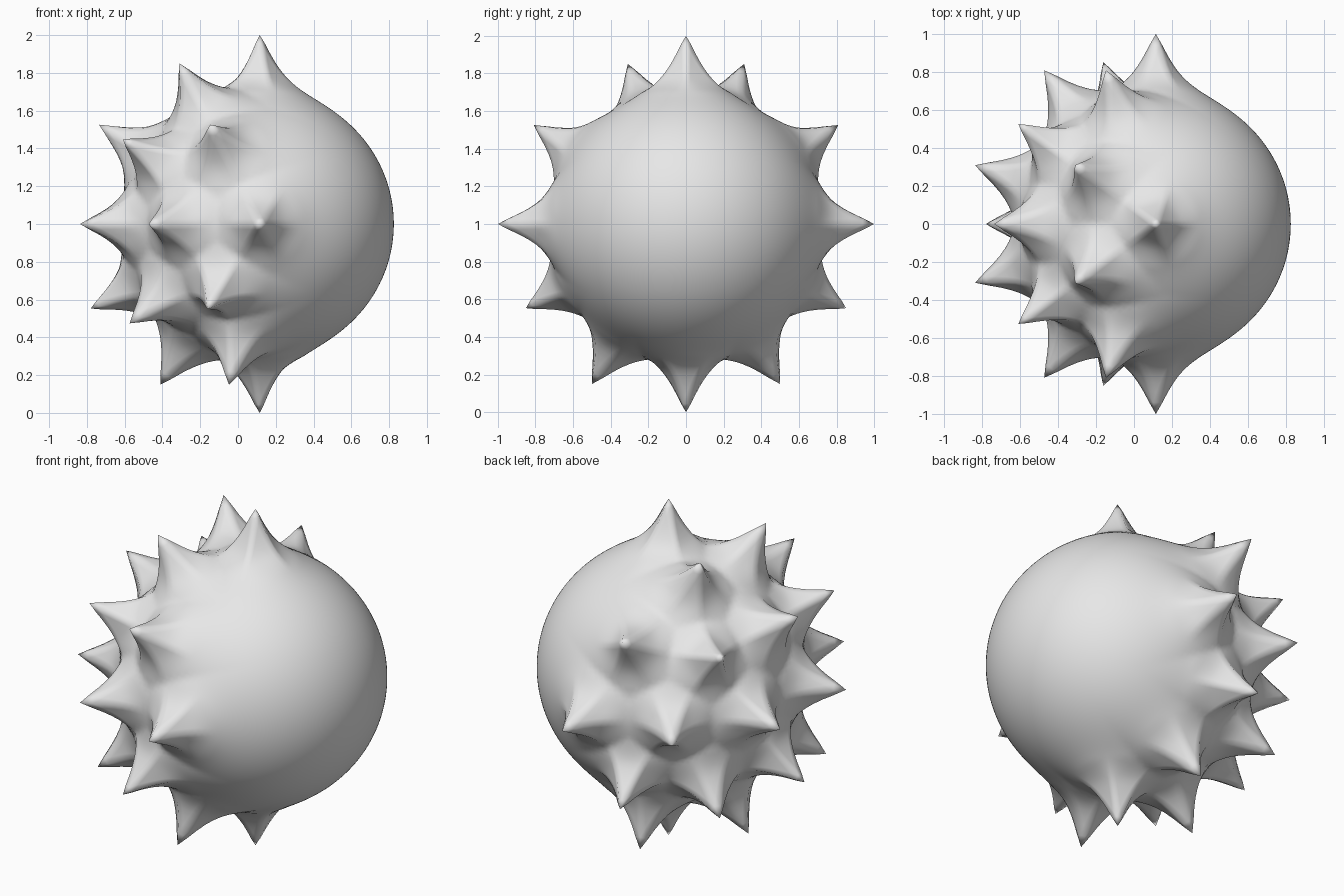
import bpy
import bmesh
import math

cube = bpy.data.objects.get("Cube")
if cube:
    bpy.data.objects.remove(cube, do_unlink=True)

BODY_RADIUS = 0.71
SPIKE_HEIGHT = 0.29
FALLOFF = 7.6          # degrees over which a spike flares into the body
CENTRE = (0.115, 0, 1)


def spike_layout():
    """Spike axes on one half of a coarse ball, with the directions of their flats."""
    bm = bmesh.new()
    bmesh.ops.create_icosphere(bm, subdivisions=2, radius=1)
    spikes = []
    for v in bm.verts:
        if v.co.x < 0.01:
            axis = v.co.normalized()
            flats = []
            for face in v.link_faces:
                mid = face.calc_center_median()
                flats.append((mid - axis * mid.dot(axis)).normalized())
            spikes.append((axis, flats))
    bm.free()
    return spikes


def spike_rise(direction, axis, flats):
    """Height of one faceted spike above the body in a given direction."""
    cos_angle = direction.dot(axis)
    if cos_angle < 0.5:
        return 0.0
    side = direction - axis * cos_angle
    if side.length < 1e-4:
        return SPIKE_HEIGHT
    angle = math.degrees(math.atan2(side.length, cos_angle))
    side.normalize()
    # Five or six sided near the tip, round where it meets the body
    faceted = max(side.dot(f) for f in flats) / math.cos(math.pi / len(flats))
    fade = min(max((angle - 9) / 9, 0), 1)
    d = angle * (faceted + (1 - faceted) * fade)
    d = d * d / (d + 0.5)   # slightly blunt tip
    return SPIKE_HEIGHT * math.exp(-d / FALLOFF)


# Ball with spikes pulled out of its surface
spikes = spike_layout()
bm = bmesh.new()
bmesh.ops.create_icosphere(bm, subdivisions=6, radius=1)
for v in bm.verts:
    direction = v.co.normalized()
    rise = max(spike_rise(direction, axis, flats) for axis, flats in spikes)
    v.co = direction * (BODY_RADIUS + rise)
for face in bm.faces:
    face.smooth = True
mesh = bpy.data.meshes.new("spiked_ball")
bm.to_mesh(mesh)
bm.free()

ball = bpy.data.objects.new("spiked_ball", mesh)
ball.location = CENTRE
bpy.context.collection.objects.link(ball)

# Plain grey material
grey = bpy.data.materials.new("light_grey")
grey.use_nodes = True
colour = (0.8, 0.8, 0.8, 1)
grey.diffuse_color = colour
for node in grey.node_tree.nodes:
    if node.type == "BSDF_PRINCIPLED":
        node.inputs["Base Color"].default_value = colour
mesh.materials.append(grey)
